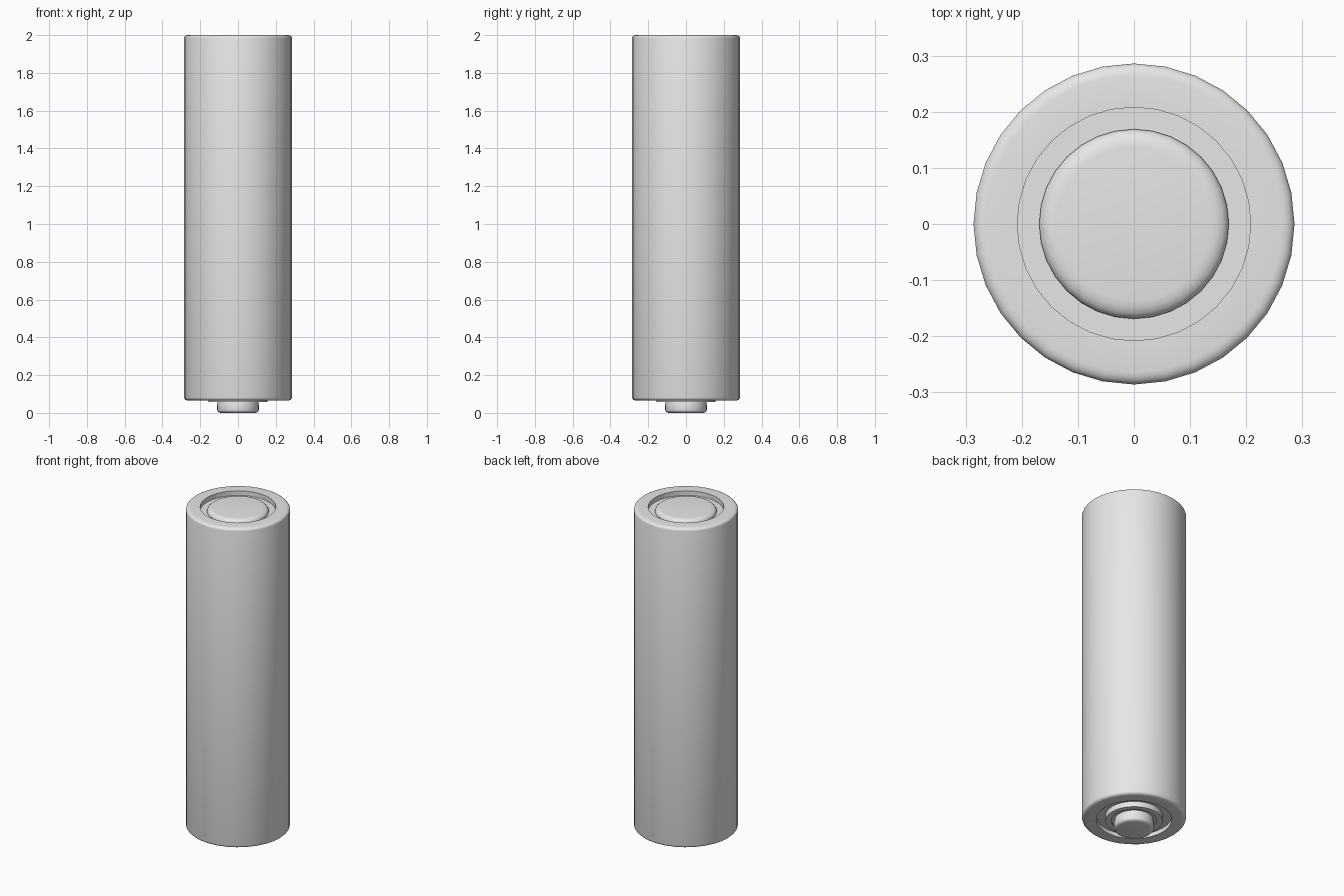
import bpy, bmesh
from math import cos, sin, pi, radians

SIDES = 32

cube = bpy.data.objects.get("Cube")
if cube:
    bpy.data.objects.remove(cube, do_unlink=True)

grey = bpy.data.materials.new("light grey")
grey.use_nodes = True
grey.diffuse_color = (0.8, 0.8, 0.8, 1)
grey.node_tree.nodes["Principled BSDF"].inputs["Base Color"].default_value = (0.8, 0.8, 0.8, 1)


def rounded(r, z, size_r, size_z, steps=4):
    """Corner at (r, z), running from the flat end out to the side wall."""
    return [(r - size_r + size_r * sin(pi / 2 * i / steps),
             z - size_z + size_z * cos(pi / 2 * i / steps)) for i in range(steps + 1)]


def lathe(name, profile):
    """Revolve (radius, height) points about z; open ends are capped."""
    bm = bmesh.new()
    rings = [[bm.verts.new((r * cos(2 * pi * i / SIDES), r * sin(2 * pi * i / SIDES), z))
              for i in range(SIDES)] for r, z in profile]
    for a, b in zip(rings, rings[1:]):
        for i in range(SIDES):
            j = (i + 1) % SIDES
            bm.faces.new((a[i], a[j], b[j], b[i]))
    bm.faces.new(rings[0])
    bm.faces.new(rings[-1])
    bmesh.ops.recalc_face_normals(bm, faces=bm.faces)
    mesh = bpy.data.meshes.new(name)
    bm.to_mesh(mesh)
    bm.free()
    mesh.materials.append(grey)
    obj = bpy.data.objects.new(name, mesh)
    bpy.context.collection.objects.link(obj)
    bpy.ops.object.select_all(action="DESELECT")
    obj.select_set(True)
    bpy.context.view_layer.objects.active = obj
    bpy.ops.object.shade_smooth_by_angle(angle=radians(35))
    return obj


# Casing with a shallow round recess in each end
top_rim = rounded(0.286, 2.0, 0.022, 0.016)
bottom_rim = rounded(0.286, -0.065, 0.022, 0.016)
lathe("casing", [(0.16, 1.972), (0.208, 1.972), (0.208, 2.0)] + top_rim
      + [(r, -z) for r, z in reversed(bottom_rim)]
      + [(0.208, 0.065), (0.208, 0.09), (0.15, 0.09)])

# Flat terminal: soft-edged button set into the upper recess
lathe("flat_terminal", rounded(0.169, 1.997, 0.032, 0.02) + [(0.169, 1.965)])

# Raised terminal: collar disc and rounded nub at the lower end
lathe("terminal_collar", [(0.157, 0.095), (0.157, 0.057), (0.125, 0.057), (0.125, 0.064), (0.1, 0.064)])
nub = rounded(0.11, 0.0, 0.02, 0.016)
lathe("terminal_nub", [(r, -z) for r, z in nub] + [(0.11, 0.045), (0.105, 0.07)])
